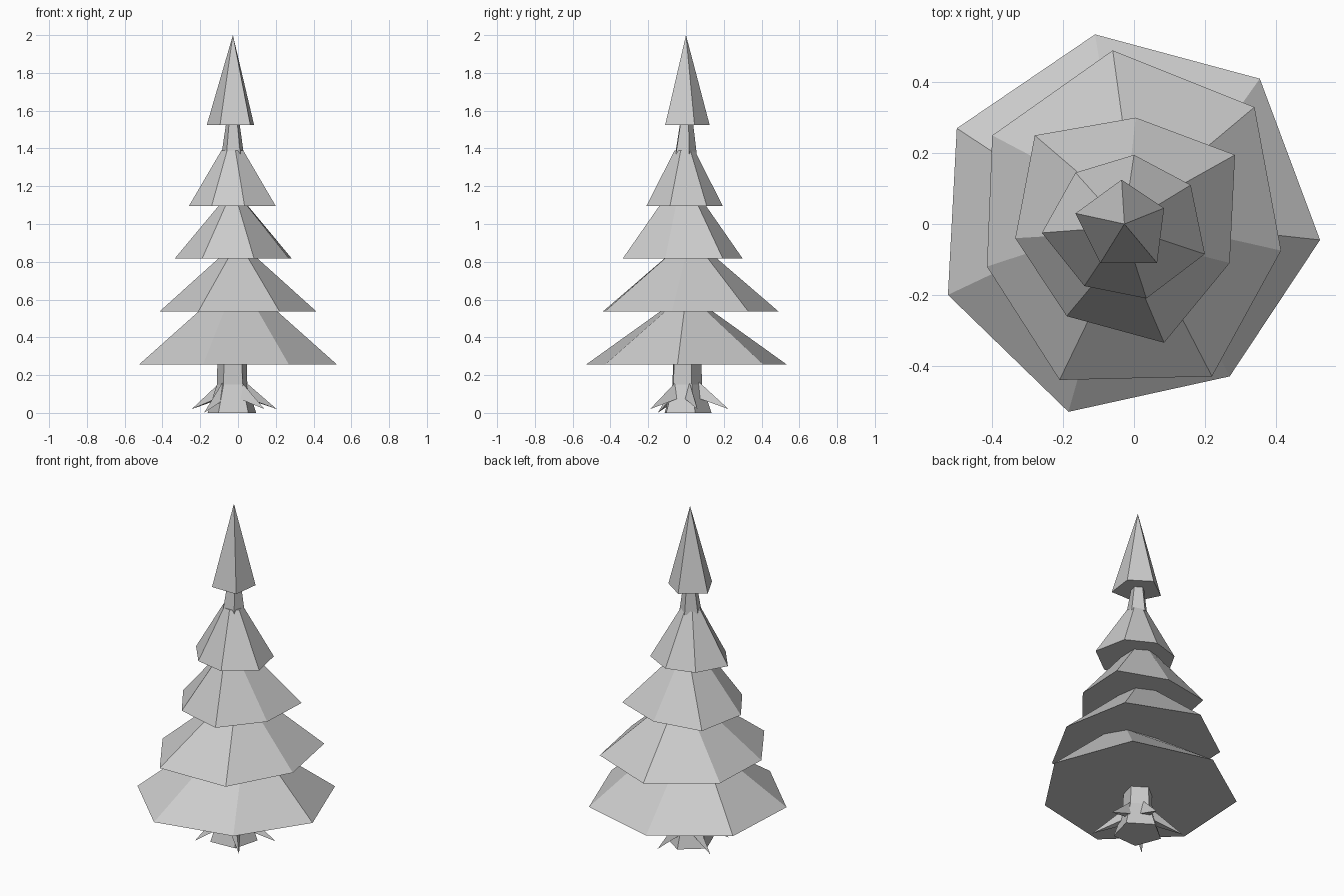
import bpy, bmesh, math

if "Cube" in bpy.data.objects:
    bpy.data.objects.remove(bpy.data.objects["Cube"])

bark = bpy.data.materials.new("pale grey")
bark.diffuse_color = (0.6, 0.6, 0.6, 1)
bark.use_nodes = True
bark.node_tree.nodes["Principled BSDF"].inputs["Base Color"].default_value = bark.diffuse_color


def loft(name, rings):
    """Closed solid through rings of equal length; a one-point ring is a tip."""
    bm = bmesh.new()
    loops = [[bm.verts.new(p) for p in ring] for ring in rings]
    for a, b in zip(loops, loops[1:]):
        n = len(a)
        for i in range(n):
            j = (i + 1) % n
            bm.faces.new((a[i], a[j], b[0]) if len(b) == 1 else (a[i], a[j], b[j], b[i]))
    for ring in (loops[0], loops[-1]):
        if len(ring) > 2:
            bm.faces.new(ring)
    bmesh.ops.recalc_face_normals(bm, faces=bm.faces)
    mesh = bpy.data.meshes.new(name)
    bm.to_mesh(mesh)
    bm.free()
    mesh.materials.append(bark)
    obj = bpy.data.objects.new(name, mesh)
    bpy.context.collection.objects.link(obj)
    return obj


def polygon(n, r, z, start, cx=-0.03, cy=0.0):
    return [(cx + r * math.cos(math.radians(start + 360 * i / n)),
             cy + r * math.sin(math.radians(start + 360 * i / n)), z) for i in range(n)]


# Branch tiers: irregular heptagon rim, base height, top height, top scale in x and y
tiers = [
    ([(-.11, .535), (.355, .41), (.525, -.045), (.27, -.43),
      (-.185, -.53), (-.525, -.20), (-.50, .27)], .255, .545, .38, .24),
    ([(-.06, .49), (.34, .33), (.415, -.075), (.22, -.43),
      (-.21, -.44), (-.415, -.12), (-.40, .25)], .537, .825, .23, .28),
    ([(.005, .30), (.285, .195), (.27, -.11), (.085, -.335),
      (-.19, -.26), (-.335, -.04), (-.28, .25)], .817, 1.10, .24, .38),
    ([(0, .195), (.16, .11), (.20, -.085), (.035, -.21),
      (-.14, -.175), (-.26, -.025), (-.165, .145)], 1.095, 1.39, .25, .26),
]
for k, (rim, z0, z1, sx, sy) in enumerate(tiers):
    cx = (max(p[0] for p in rim) + min(p[0] for p in rim)) / 2
    cy = (max(p[1] for p in rim) + min(p[1] for p in rim)) / 2
    top = [(cx + (x - cx) * sx, cy + (y - cy) * sy, z1) for x, y in rim]
    loft(f"branch_tier_{k + 1}", [[(x, y, z0) for x, y in rim], top])

# Pointed top
tip_rim = [(-.035, .125), (.085, .045), (.065, -.11), (-.095, -.11), (-.165, .03)]
loft("tree_top", [[(x, y, 1.525) for x, y in tip_rim], [(-.027, 0, 2.0)]])

# Short neck below the pointed top
loft("upper_trunk", [polygon(5, .062, 1.37, -51, -.027, -.005),
                     polygon(5, .038, 1.53, -51, -.027, 0)])

# Flared trunk
loft("trunk", [polygon(5, .135, 0, -51), polygon(5, .085, .15, -51), polygon(5, .082, .26, -51)])

# Thin spiky roots
tips = [(-.18, -.15, 0), (.14, -.19, .02), (.205, .06, .02), (.03, .225, .02), (-.245, .12, .02)]
for k, (x, y, z) in enumerate(tips):
    a = math.atan2(y, x + .03)
    c, s = math.cos(a), math.sin(a)
    base = [(-.03 + .07 * c + w * s, .07 * s - w * c, h)
            for w, h in ((0, .165), (.03, .08), (-.03, .08))]
    loft(f"root_{k + 1}", [base, [(x, y, z)]])
